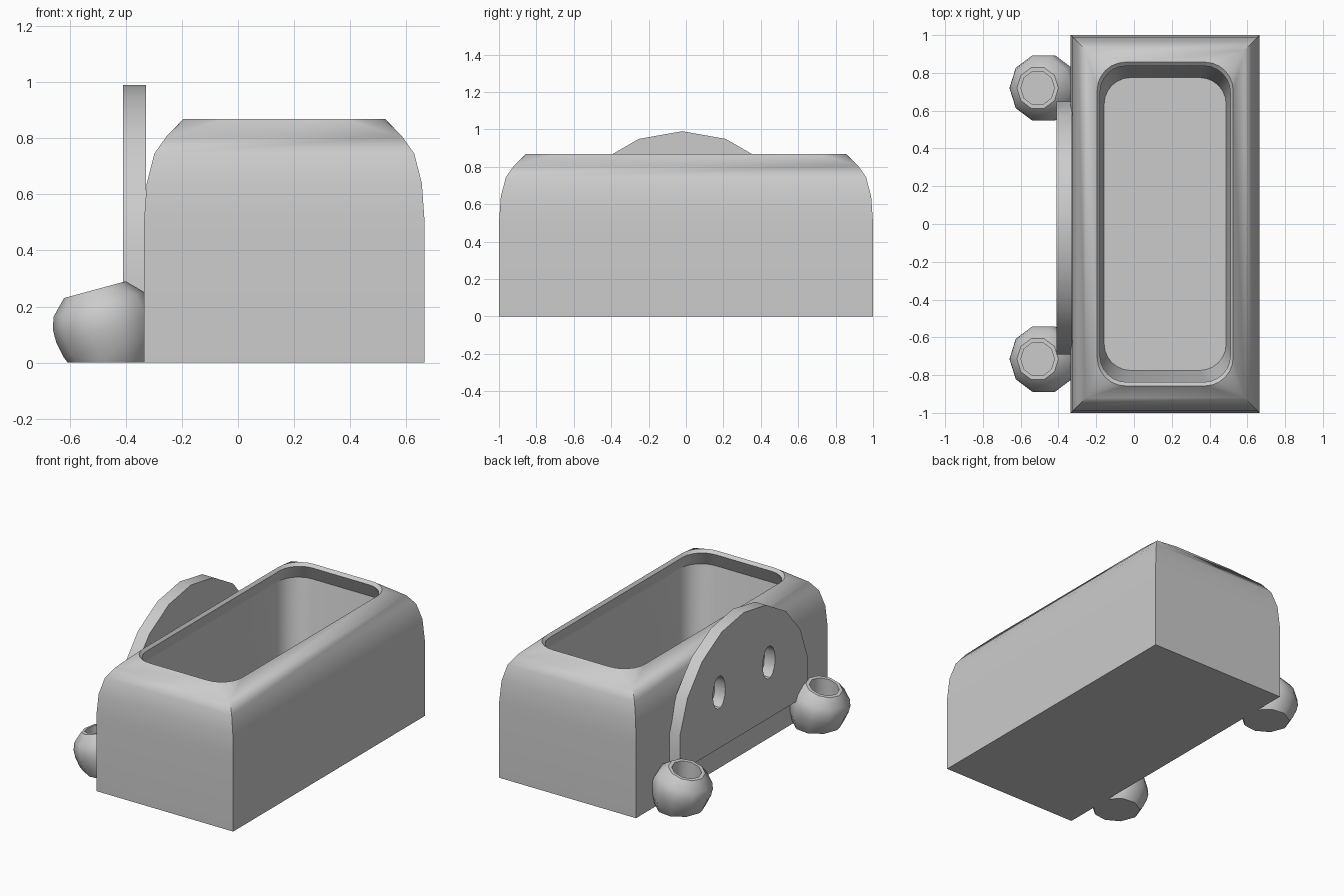
import bpy, bmesh
from math import sin, cos, pi, radians
from mathutils import Matrix

if "Cube" in bpy.data.objects:
    bpy.data.objects.remove(bpy.data.objects["Cube"])


def finish(bm, name, angle=35):
    bmesh.ops.recalc_face_normals(bm, faces=bm.faces)
    mesh = bpy.data.meshes.new(name)
    bm.to_mesh(mesh)
    bm.free()
    obj = bpy.data.objects.new(name, mesh)
    bpy.context.collection.objects.link(obj)
    bpy.ops.object.select_all(action='DESELECT')
    bpy.context.view_layer.objects.active = obj
    obj.select_set(True)
    bpy.ops.object.shade_smooth_by_angle(angle=radians(angle))
    return obj


def bridge(bm, a, b):
    n = len(a)
    for i in range(n):
        j = (i + 1) % n
        bm.faces.new((a[i], a[j], b[j], b[i]))


# Tub body: stacked rectangles blending into a rounded opening
CX, ARC = 0.165, 7
QUADS = [(1, 1), (-1, 1), (-1, -1), (1, -1)]


def rect(bm, inset, z):
    return [bm.verts.new((CX + sx * (0.5 - inset), sy * (1 - inset), z)) for sx, sy in QUADS]


def rounded(bm, hx, hy, r, z):
    ring = []
    for q, (sx, sy) in enumerate(QUADS):
        for i in range(ARC):
            a = pi / 2 * (q + i / (ARC - 1))
            ring.append(bm.verts.new((CX + sx * (hx - r) + r * cos(a),
                                      sy * (hy - r) + r * sin(a), z)))
    return ring


bm = bmesh.new()
outer = [rect(bm, i, z) for i, z in
         [(0, 0), (0, 0.5), (0.01, 0.64), (0.037, 0.745), (0.08, 0.806)]]
bm.faces.new(outer[0])
for a, b in zip(outer, outer[1:]):
    bridge(bm, a, b)
# rim, lip, overhang under the lip, then walls tapering to the floor
rings = [rounded(bm, *p) for p in
         [(0.36, 0.857, 0.15, 0.868), (0.345, 0.837, 0.14, 0.85),
          (0.39, 0.885, 0.15, 0.75), (0.323, 0.775, 0.14, 0.1)]]
top = outer[-1]
for q in range(4):
    arc = rings[0][q * ARC:(q + 1) * ARC]
    for i in range(ARC - 1):
        bm.faces.new((top[q], arc[i + 1], arc[i]))
    n = (q + 1) % 4
    bm.faces.new((top[q], top[n], rings[0][n * ARC], arc[-1]))
for a, b in zip(rings, rings[1:]):
    bridge(bm, a, b)
bm.faces.new(rings[-1])
finish(bm, "tub_body", 28)

# Side plate: 18-sided disc with its lower part cut off
Y0, Z0, R = -0.02, 0.31, 0.68
bm = bmesh.new()
sides = [[bm.verts.new((x, Y0 + R * sin(radians(20 * k)), Z0 + R * cos(radians(20 * k))))
          for k in range(-5, 6)] for x in (-0.41, -0.328)]
bridge(bm, *sides)
for s in sides:
    bm.faces.new(s)
plate = finish(bm, "side_plate")

# Two tall oval holes through the plate
bm = bmesh.new()
for s in (-1, 1):
    m = (Matrix.Translation((-0.37, Y0 + s * 0.26, 0.56)) @ Matrix.Diagonal((1, 0.065, 0.108, 1))
         @ Matrix.Rotation(pi / 2, 4, 'Y'))
    bmesh.ops.create_cone(bm, cap_ends=True, segments=14, radius1=1, radius2=1,
                          depth=0.3, matrix=m)
cutter = finish(bm, "hole_cutter")
mod = plate.modifiers.new("holes", 'BOOLEAN')
mod.object, mod.operation, mod.solver = cutter, 'DIFFERENCE', 'EXACT'
bpy.context.view_layer.objects.active = plate
bpy.ops.object.modifier_apply(modifier=mod.name)
bpy.data.objects.remove(cutter)
bpy.context.view_layer.objects.active = plate
plate.select_set(True)
bpy.ops.object.shade_smooth_by_angle(angle=radians(35))


# Egg-shaped cups leaning outward, flattened where they meet the floor
def cup(name, y):
    bm = bmesh.new()
    seg = 10
    profile = [(0.092, 0), (0.114, 0), (0.168, -0.055), (0.182, -0.1), (0.182, -0.145),
               (0.17, -0.205), (0.14, -0.275), (0.1, -0.32)]
    loops = [[bm.verts.new((p * cos(2 * pi * i / seg), p * sin(2 * pi * i / seg), h))
              for i in range(seg)] for p, h in profile]
    for a, b in zip(loops, loops[1:]):
        bridge(bm, a, b)
    bm.faces.new(loops[-1])
    bm.transform(Matrix.Translation((-0.51, y, 0.26)) @ Matrix.Rotation(radians(-15.2), 4, 'Y'))
    # straight-down hollow with a level floor
    base = [bm.verts.new((v.co.x, v.co.y, 0.1)) for v in loops[0]]
    bridge(bm, base, loops[0])
    bm.faces.new(base)
    cut = bmesh.ops.bisect_plane(bm, geom=bm.verts[:] + bm.edges[:] + bm.faces[:],
                                 plane_co=(0, 0, 0), plane_no=(0, 0, -1), clear_outer=True)
    edges = [e for e in cut['geom_cut'] if isinstance(e, bmesh.types.BMEdge)]
    bmesh.ops.contextual_create(bm, geom=edges)
    finish(bm, name, 40)


cup("back_cup", 0.72)
cup("front_cup", -0.715)
